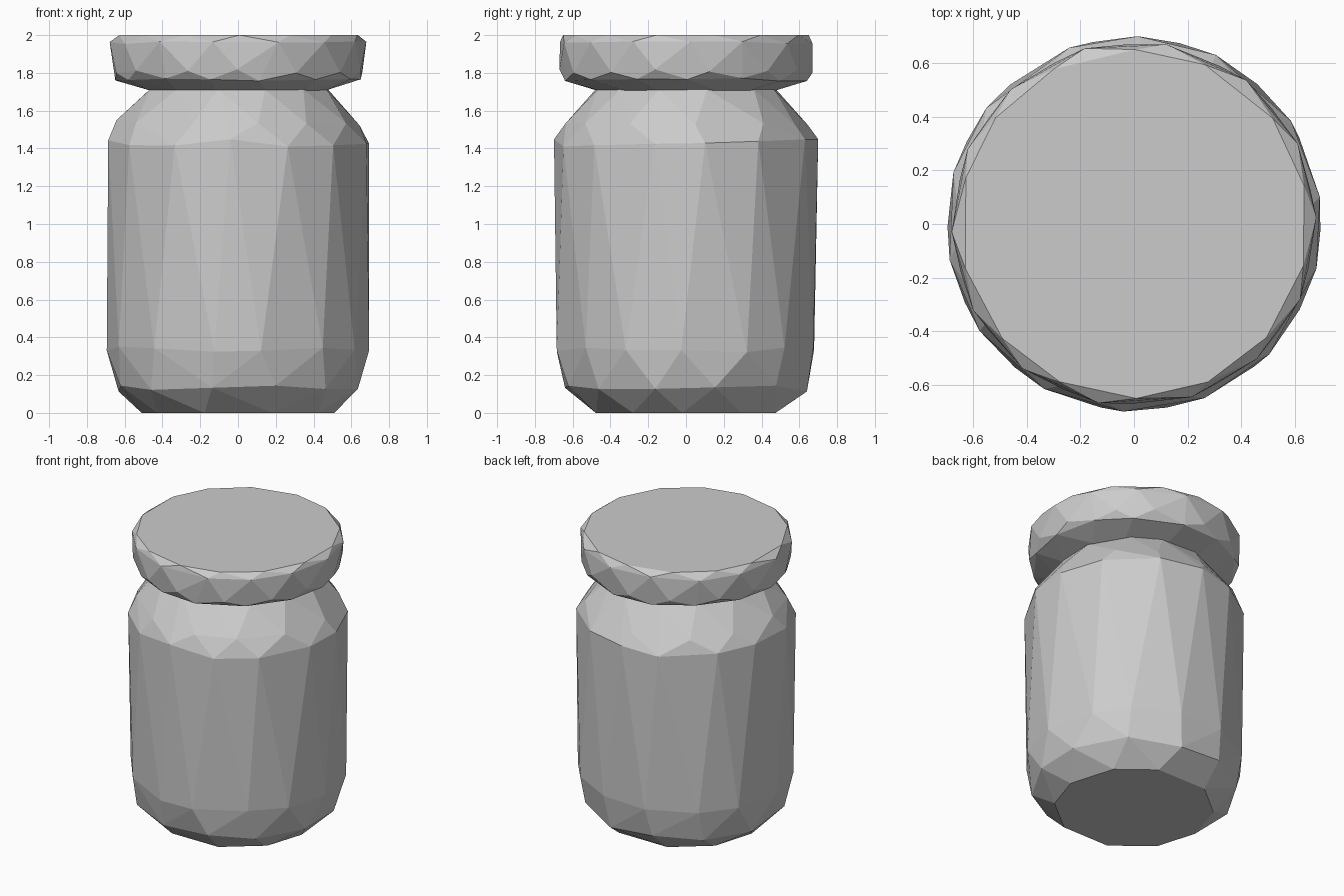
import bpy, bmesh, random
from math import sin, cos, tau

cube = bpy.data.objects.get("Cube")
if cube:
    bpy.data.objects.remove(cube)

random.seed(4)

grey = bpy.data.materials.new("plain_grey")
grey.use_nodes = True
colour = (0.6, 0.6, 0.6, 1)
grey.diffuse_color = colour
grey.node_tree.nodes["Principled BSDF"].inputs["Base Color"].default_value = colour


def faceted_part(name, rings):
    """Hull around staggered rings: (radius, height, sides, turn, wobble)."""
    bm = bmesh.new()
    for radius, height, sides, turn, wobble in rings:
        for i in range(sides):
            a = tau * (i + turn + random.uniform(-0.12, 0.12)) / sides
            z = height + random.uniform(-wobble, wobble)
            bm.verts.new((radius * cos(a), radius * sin(a), z))
    hull = bmesh.ops.convex_hull(bm, input=bm.verts)
    spare = {v for v in hull["geom_interior"] + hull["geom_unused"]
             if isinstance(v, bmesh.types.BMVert)}
    bmesh.ops.delete(bm, geom=list(spare), context='VERTS')
    # merge the flat caps and nearly flat facets
    bmesh.ops.dissolve_limit(bm, angle_limit=0.05, verts=bm.verts, edges=bm.edges)
    bmesh.ops.recalc_face_normals(bm, faces=bm.faces)
    mesh = bpy.data.meshes.new(name)
    bm.to_mesh(mesh)
    bm.free()
    mesh.materials.append(grey)
    obj = bpy.data.objects.new(name, mesh)
    bpy.context.collection.objects.link(obj)
    return obj


# jar body: rounded base, upright wall, sloping shoulder
faceted_part("jar_body", [
    (0.51, 0.0, 10, 0.0, 0),
    (0.655, 0.13, 12, 0.5, 0.02),
    (0.695, 0.34, 14, 0.0, 0.02),
    (0.70, 1.43, 14, 0.4, 0.02),
    (0.645, 1.535, 12, 0.2, 0.015),
    (0.49, 1.712, 12, 0.5, 0),
])

# lid: chamfered underside, short rim, flat top
faceted_part("lid", [
    (0.49, 1.708, 12, 0.5, 0),
    (0.65, 1.765, 14, 0.0, 0.008),
    (0.67, 1.81, 14, 0.5, 0.012),
    (0.68, 1.96, 14, 0.1, 0.008),
    (0.65, 2.0, 14, 0.5, 0),
])
